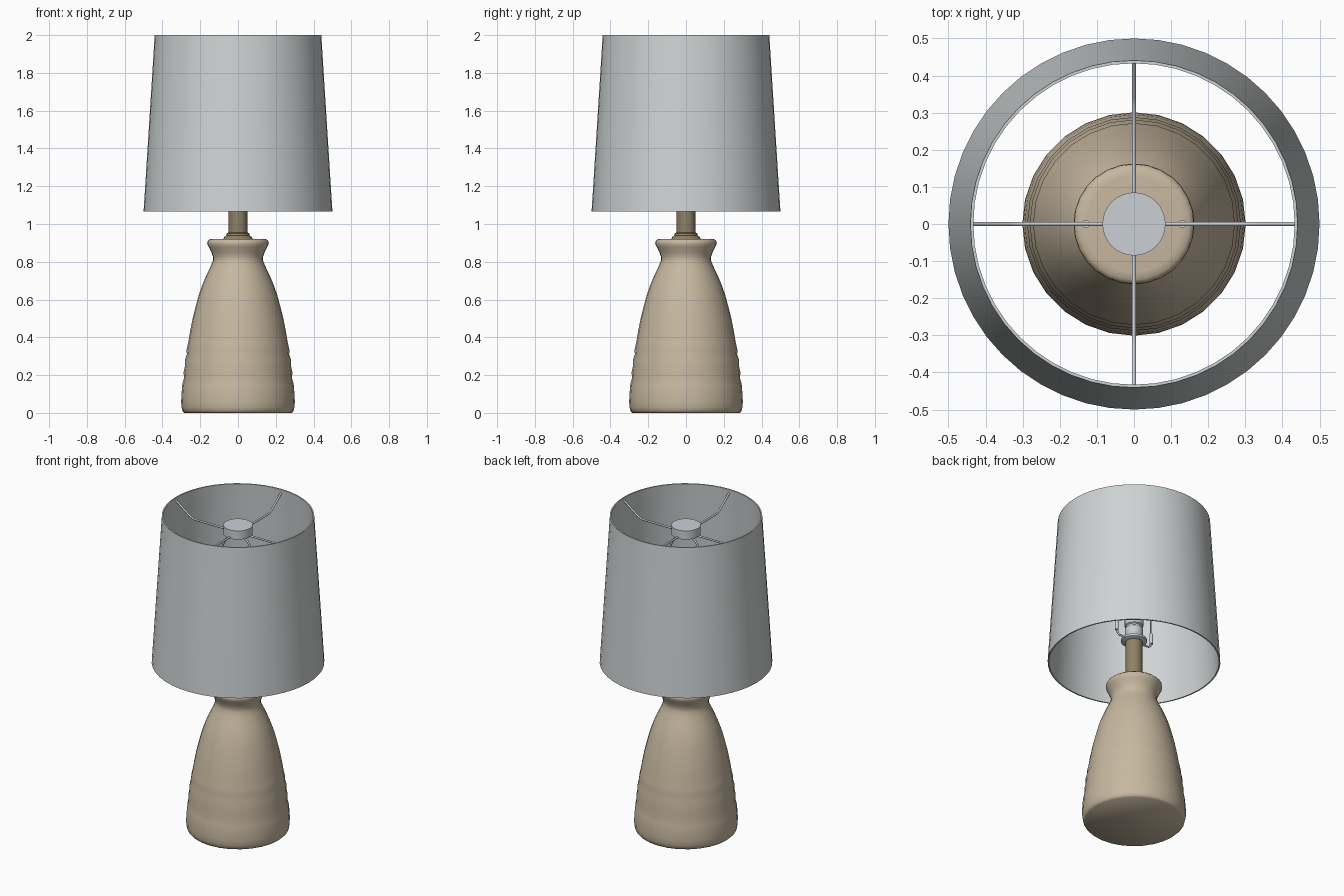
import bpy, bmesh, math
from mathutils import Vector

if "Cube" in bpy.data.objects:
    bpy.data.objects.remove(bpy.data.objects["Cube"])


def material(name, rgb):
    m = bpy.data.materials.new(name)
    m.diffuse_color = (*rgb, 1)
    m.use_nodes = True
    m.node_tree.nodes["Principled BSDF"].inputs["Base Color"].default_value = m.diffuse_color
    return m


CERAMIC = material("beige ceramic", (0.57, 0.48, 0.35))
BRASS = material("aged brass", (0.27, 0.22, 0.13))
FABRIC = material("pale grey fabric", (0.62, 0.65, 0.655))
METAL = material("light metal", (0.60, 0.63, 0.66))


def lathe(name, profile, segs, mat, closed=False, angle=40):
    """Spin an (r, z) profile round z; open profiles are capped at both ends."""
    bm = bmesh.new()
    rings = []
    for r, z in profile:
        rings.append([bm.verts.new((r * math.cos(2 * math.pi * i / segs),
                                    r * math.sin(2 * math.pi * i / segs), z))
                      for i in range(segs)])
    pairs = list(zip(rings, rings[1:]))
    if closed:
        pairs.append((rings[-1], rings[0]))
    else:
        bm.faces.new(rings[0])
        bm.faces.new(rings[-1])
    for a, b in pairs:
        for i in range(segs):
            j = (i + 1) % segs
            bm.faces.new((a[i], a[j], b[j], b[i]))
    bmesh.ops.recalc_face_normals(bm, faces=bm.faces[:])
    me = bpy.data.meshes.new(name)
    bm.to_mesh(me)
    bm.free()
    ob = bpy.data.objects.new(name, me)
    bpy.context.collection.objects.link(ob)
    me.materials.append(mat)
    bpy.ops.object.select_all(action='DESELECT')
    ob.select_set(True)
    bpy.context.view_layer.objects.active = ob
    bpy.ops.object.shade_smooth_by_angle(angle=math.radians(angle))
    return ob


def wire(name, points, radius, mat, turn=0.0):
    """Round wire through (x, z) points, turned about z."""
    cu = bpy.data.curves.new(name, 'CURVE')
    cu.dimensions = '3D'
    cu.bevel_depth = radius
    cu.bevel_resolution = 2
    cu.use_fill_caps = True
    sp = cu.splines.new('POLY')
    sp.points.add(len(points) - 1)
    for p, (x, z) in zip(sp.points, points):
        p.co = (x, 0, z, 1)
    cu.materials.append(mat)
    ob = bpy.data.objects.new(name, cu)
    ob.rotation_euler.z = turn
    bpy.context.collection.objects.link(ob)
    return ob


# Ceramic body with throwing ridges low down and a flared lip
lathe("body", [
    (0.284, 0.0), (0.294, 0.010), (0.299, 0.03), (0.301, 0.06), (0.299, 0.10),
    (0.295, 0.15), (0.286, 0.185), (0.288, 0.215), (0.280, 0.25), (0.281, 0.28),
    (0.271, 0.31), (0.272, 0.335), (0.264, 0.37), (0.254, 0.43), (0.240, 0.50),
    (0.225, 0.56), (0.209, 0.62), (0.190, 0.675), (0.167, 0.73), (0.145, 0.775),
    (0.133, 0.805), (0.132, 0.825), (0.141, 0.85), (0.155, 0.878), (0.163, 0.895),
    (0.161, 0.910), (0.150, 0.919), (0.130, 0.921)], 28, CERAMIC, angle=60)

# Brass collar and stem
lathe("stem", [
    (0.080, 0.918), (0.072, 0.932), (0.062, 0.938), (0.060, 0.95),
    (0.050, 0.955), (0.050, 1.20)], 24, BRASS)

# Saddle plate and bulb socket
lathe("saddle_plate", [(0.06, 1.195), (0.075, 1.202), (0.075, 1.215), (0.06, 1.222)],
      24, METAL)
lathe("socket", [
    (0.040, 1.22), (0.052, 1.235), (0.052, 1.285), (0.046, 1.29), (0.046, 1.30),
    (0.054, 1.305), (0.054, 1.36), (0.048, 1.375), (0.048, 1.42)], 24, METAL)

# Harp: one bent wire each side, with a sleeve at the foot
for side, turn in (("right", 0.0), ("left", math.pi)):
    wire("harp_" + side, [
        (0.06, 1.208), (0.11, 1.208), (0.125, 1.22), (0.13, 1.25), (0.13, 1.60),
        (0.125, 1.70), (0.105, 1.79), (0.07, 1.85), (0.03, 1.88), (0.0, 1.885)],
        0.006, METAL, turn)
    wire("harp_sleeve_" + side, [(0.13, 1.235), (0.13, 1.30)], 0.011, METAL, turn)

# Hub disc and four cranked spokes carrying the shade
lathe("hub", [(0.085, 1.885), (0.085, 1.94)], 32, METAL)
for i in range(4):
    wire(f"spoke_{i + 1}", [(0.07, 1.892), (0.31, 1.892), (0.34, 1.905), (0.437, 1.978)],
         0.006, METAL, i * math.pi / 2)

# Tapered drum shade with a thin wall
lathe("shade", [(0.50, 1.065), (0.441, 2.0), (0.433, 2.0), (0.492, 1.065)],
      48, FABRIC, closed=True)
